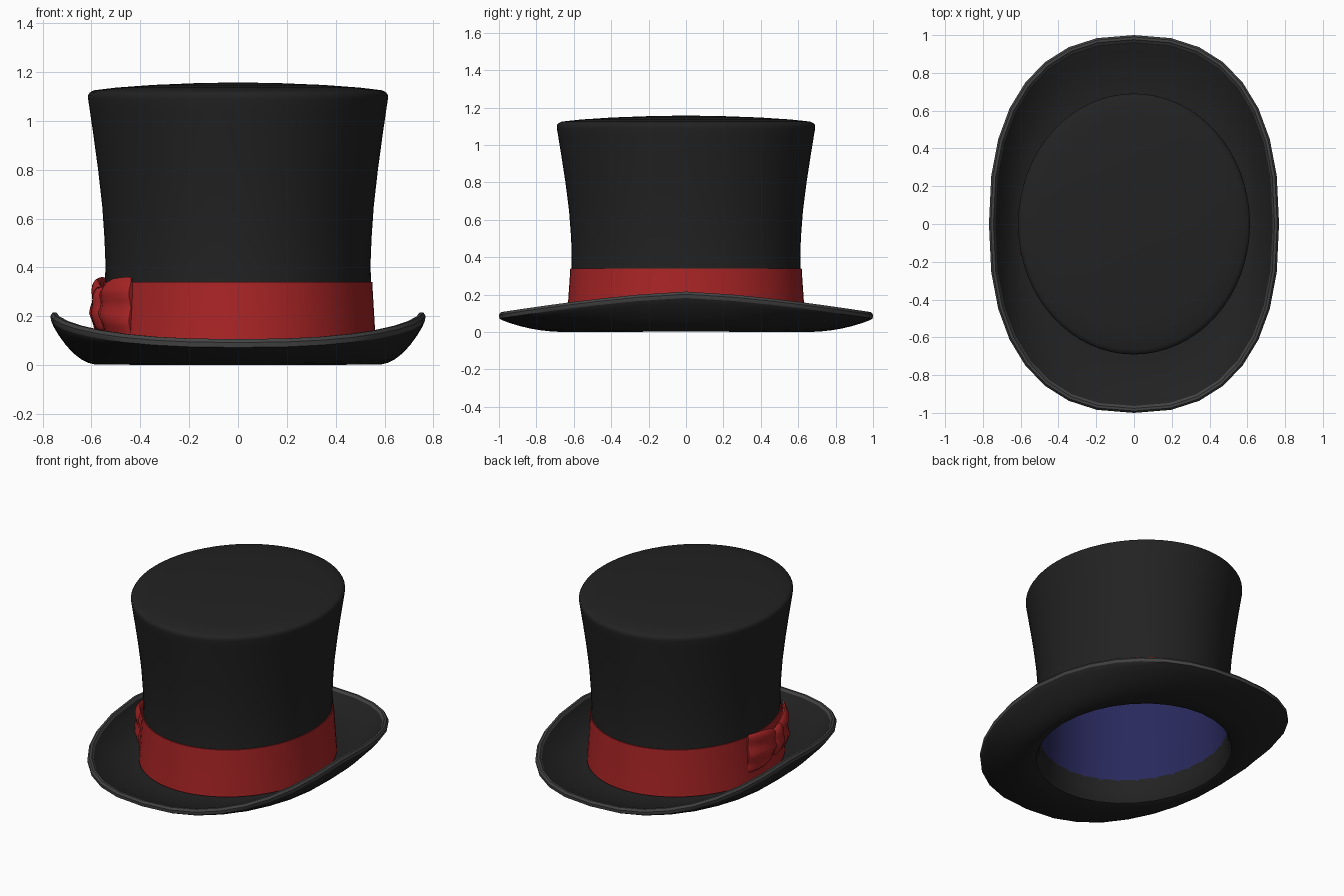
import bpy, bmesh, math

if "Cube" in bpy.data.objects:
    bpy.data.objects.remove(bpy.data.objects["Cube"])

RATIO = 1.125          # crown depth / width


def material(name, rgb):
    m = bpy.data.materials.new(name)
    m.diffuse_color = (*rgb, 1)
    m.use_nodes = True
    m.node_tree.nodes["Principled BSDF"].inputs["Base Color"].default_value = m.diffuse_color
    return m


FELT = material("black felt", (0.016, 0.016, 0.016))
TRIM = material("grey trim", (0.055, 0.055, 0.055))
RED = material("red ribbon", (0.40, 0.018, 0.019))
BLUE = material("navy lining", (0.022, 0.022, 0.11))


def loft(name, rings, mats, mat_of=lambda i: 0, caps=(False, False), loop=False, angle=40):
    """Skin a list of equal-length point rings; mat_of picks a material per strip."""
    bm = bmesh.new()
    rows = [[bm.verts.new(p) for p in r] for r in rings]
    n = len(rows[0])
    for i in range(len(rows) if loop else len(rows) - 1):
        a, b = rows[i], rows[(i + 1) % len(rows)]
        for j in range(n):
            k = (j + 1) % n
            bm.faces.new((a[j], a[k], b[k], b[j])).material_index = mat_of(i)
    if caps[0]:
        bm.faces.new(rows[0][::-1])
    if caps[1]:
        bm.faces.new(rows[-1])
    bmesh.ops.recalc_face_normals(bm, faces=bm.faces)
    me = bpy.data.meshes.new(name)
    bm.to_mesh(me)
    bm.free()
    ob = bpy.data.objects.new(name, me)
    bpy.context.collection.objects.link(ob)
    for m in mats:
        me.materials.append(m)
    bpy.ops.object.select_all(action='DESELECT')
    ob.select_set(True)
    bpy.context.view_layer.objects.active = ob
    bpy.ops.object.shade_smooth_by_angle(angle=math.radians(angle))
    return ob


def oval(r, z, n=64):
    return [(r * math.cos(2 * math.pi * i / n), r * RATIO * math.sin(2 * math.pi * i / n), z)
            for i in range(n)]


# crown: flared tube with a softly domed top
wall = [(0.560, 0.04), (0.552, 0.15), (0.545, 0.30), (0.543, 0.42), (0.547, 0.52), (0.556, 0.65),
        (0.573, 0.80), (0.592, 0.94), (0.608, 1.05), (0.614, 1.09)]
top = [(0.614, 1.105), (0.607, 1.116), (0.590, 1.125), (0.50, 1.136), (0.35, 1.147), (0.18, 1.154), (0.03, 1.157)]
loft("crown", [oval(r, z) for r, z in wall + top], [FELT], caps=(False, True))

# lining: inside of the crown, closed at the top
lining = [(r - 0.02, z) for r, z in wall[1:]] + [(0.50, 1.105), (0.25, 1.12), (0.03, 1.125)]
lin = loft("lining", [oval(r, z) for r, z in lining], [BLUE], caps=(False, True))
lin.data.flip_normals()

# hat band: thin sleeve around the crown foot
band = [(0.555, 0.04), (0.569, 0.04), (0.561, 0.15), (0.552, 0.30), (0.550, 0.34), (0.540, 0.34)]
loft("hat_band", [oval(r, z) for r, z in band], [RED])


def brim_ring(t, inward, lift, n=32):
    """Ring between crown foot (t=0) and the squarish rim (t=1), curling up most at the sides."""
    pts = []
    for i in range(n):
        a = 2 * math.pi * i / n
        c, s = math.cos(a), math.sin(a)
        p = 2 / 2.4
        ox = math.copysign(abs(c) ** p, c)
        oy = math.copysign(abs(s) ** p, s)
        x = (1 - t) * 0.56 * c + t * (0.768 - inward) * ox
        y = (1 - t) * 0.63 * s + t * (1.0 - inward) * oy
        h = 0.07 + 0.11 * (1 - abs(oy) ** 1.4)
        pts.append((x, y, h * max(t, 0) ** 2.2 + lift))
    return pts


# brim: underside from the head opening outward, grey rim, then the upper side
steps = [0.12, 0.25, 0.4, 0.55, 0.7, 0.83, 0.93]
rings = [oval(0.532, 0.16, 32), oval(0.533, 0.10, 32), oval(0.540, 0.05, 32), oval(0.556, 0.015, 32)]
rings += [brim_ring(t, 0, 0.0) for t in steps]
first = len(rings)
rings += [brim_ring(1.0, 0.002, 0.002), brim_ring(1.0, 0.0, 0.022), brim_ring(1.0, 0.010, 0.036),
          brim_ring(1.0, 0.024, 0.036), brim_ring(0.98, 0.030, 0.026)]
last = len(rings) - 1
rings += [brim_ring(t, 0.026, 0.03) for t in reversed(steps)] + [oval(0.552, 0.034, 32)]
loft("brim", rings, [FELT, TRIM], lambda i: 1 if first <= i < last else 0)


# bow: pleated loops and a knot wrapped onto the left side of the band
def bow_piece(name, sections, pleat):
    """sections: (degrees around the crown, half height, bulge, centre height)"""
    out = []
    for deg, hh, bulge, zc in sections:
        a = math.radians(deg)
        ring = []
        for j in range(28):
            v = 2 * math.pi * j / 28
            z = zc + hh * math.sin(v)
            w = bulge * (0.5 + 0.5 * math.cos(v))
            if math.cos(v) > 0:
                w += pleat * math.cos(v) * math.sin(3.2 * math.sin(v) * 2 + deg * 0.05)
            r = 0.549 + w
            ring.append((r * math.cos(a), r * RATIO * math.sin(a), z))
        out.append(ring)
    loft(name, out, [RED], caps=(True, True), angle=45)


KNOT = 193
loop_shape = [(0, 0.070, 0.035), (4, 0.085, 0.045), (9, 0.105, 0.056), (14, 0.118, 0.054),
              (19, 0.123, 0.044), (24, 0.126, 0.030), (25.5, 0.122, 0.018)]
for side, name in ((1, "bow_loop_front"), (-1, "bow_loop_back")):
    bow_piece(name, [(KNOT + side * d, hh, b, 0.235) for d, hh, b in loop_shape], 0.007)
bow_piece("bow_knot", [(KNOT + d, hh, b, 0.23) for d, hh, b in
                       ((-5, 0.085, 0.045), (-3.5, 0.09, 0.060), (0, 0.086, 0.066),
                        (3.5, 0.09, 0.060), (5, 0.085, 0.045))], 0.003)
